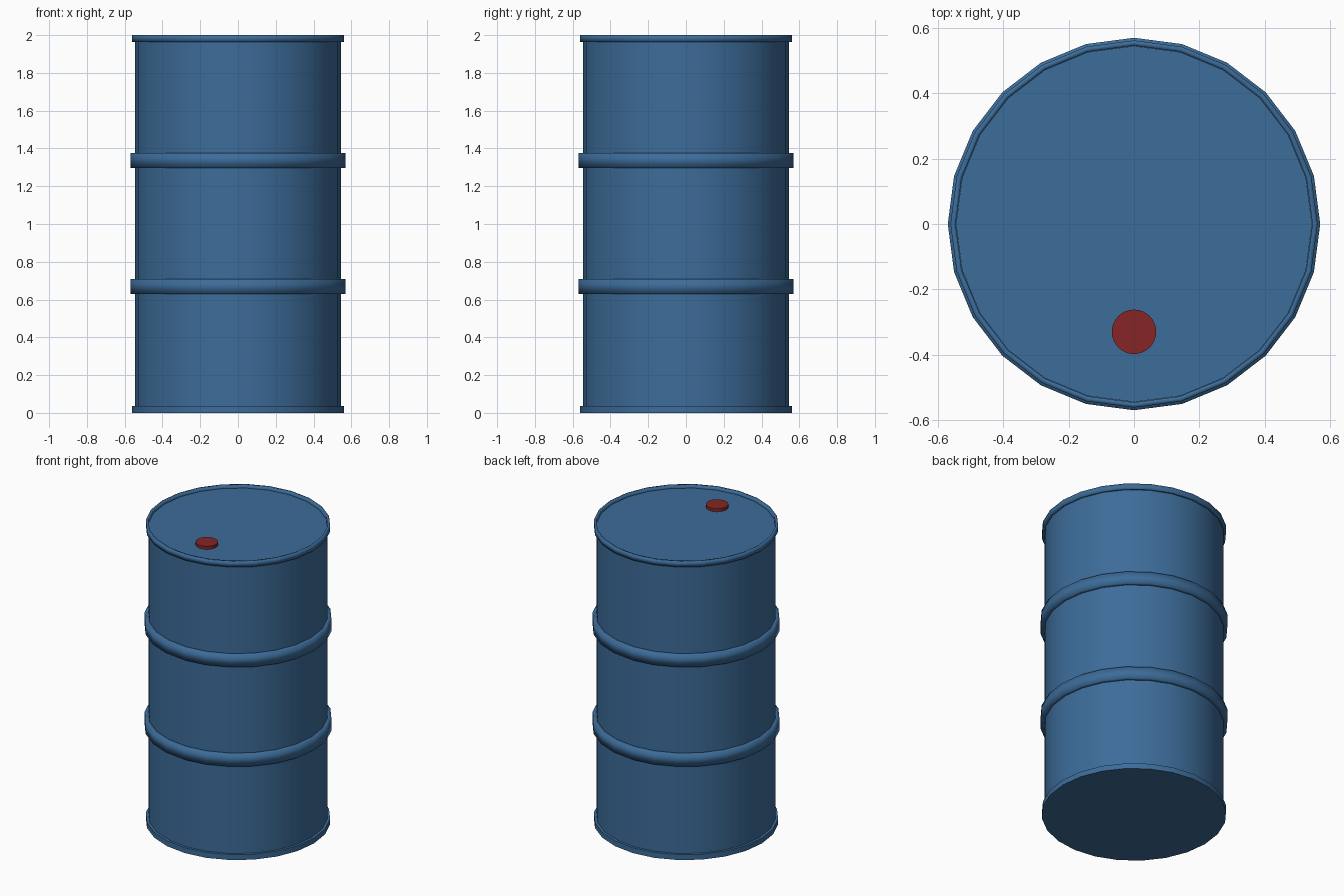
import bpy, math

if "Cube" in bpy.data.objects:
    bpy.data.objects.remove(bpy.data.objects["Cube"])

SIDES = 24


def material(name, color):
    m = bpy.data.materials.new(name)
    m.diffuse_color = (*color, 1)
    m.use_nodes = True
    m.node_tree.nodes["Principled BSDF"].inputs["Base Color"].default_value = m.diffuse_color
    return m


blue = material("blue_paint", (0.046, 0.150, 0.320))
red = material("red_cap", (0.240, 0.018, 0.018))


def lathe(name, profile, mat, sides=SIDES, closed=False, center=(0, 0), smooth=None):
    """Spin (radius, z) points round the z axis; open profiles get end caps."""
    verts, faces = [], []
    n = len(profile)
    for r, z in profile:
        for i in range(sides):
            a = 2 * math.pi * i / sides
            verts.append((center[0] + r * math.cos(a), center[1] + r * math.sin(a), z))
    for k in range(n if closed else n - 1):
        b = (k + 1) % n
        for i in range(sides):
            j = (i + 1) % sides
            faces.append((k * sides + i, k * sides + j, b * sides + j, b * sides + i))
    if not closed:
        faces.append(tuple(reversed(range(sides))))
        faces.append(tuple((n - 1) * sides + i for i in range(sides)))
    mesh = bpy.data.meshes.new(name)
    mesh.from_pydata(verts, [], faces)
    mesh.materials.append(mat)
    ob = bpy.data.objects.new(name, mesh)
    bpy.context.collection.objects.link(ob)
    bpy.ops.object.select_all(action='DESELECT')
    ob.select_set(True)
    bpy.context.view_layer.objects.active = ob
    if smooth is None:
        bpy.ops.object.shade_smooth()
    else:
        bpy.ops.object.shade_smooth_by_angle(angle=math.radians(smooth))
    return ob


def ring(name, z0, z1, r_in, r_out):
    # rectangular hoop, softly shaded
    return lathe(name, [(r_in, z0), (r_out, z0), (r_out, z1), (r_in, z1)], blue, closed=True)


# Drum wall with the lid set slightly below the rim
lathe("drum_body", [(0.545, 0.001), (0.545, 1.98)], blue, smooth=30)

# Bottom rim is a solid disc, top rim an open hoop
lathe("bottom_rim", [(0.562, 0.0), (0.562, 0.036)], blue, smooth=30)
ring("top_rim", 1.964, 2.0, 0.546, 0.562)

# Two rolling hoops
for name, z in (("lower_hoop", 0.67), ("upper_hoop", 1.337)):
    ring(name, z - 0.04, z + 0.04, 0.535, 0.57)

# Filler cap on the lid
lathe("filler_cap", [(0.068, 1.975), (0.068, 2.0)], red, sides=32, center=(0, -0.33), smooth=30)
